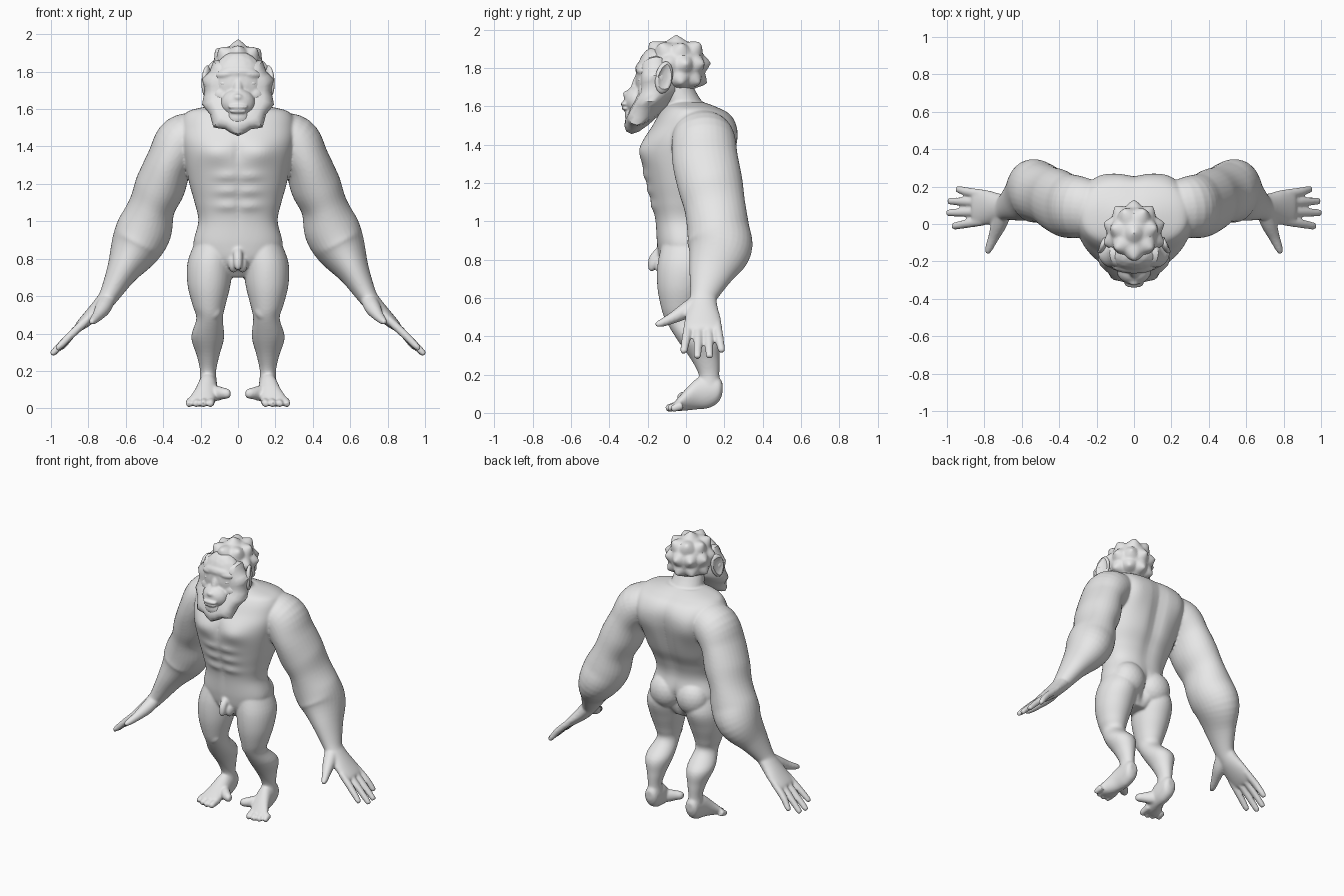
import bpy, bmesh, math
from mathutils import Vector, Matrix

if "Cube" in bpy.data.objects:
    bpy.data.objects.remove(bpy.data.objects["Cube"])

skin = bpy.data.materials.new("plain_grey")
skin.diffuse_color = (0.8, 0.8, 0.8, 1)
skin.use_nodes = True
skin.node_tree.nodes["Principled BSDF"].inputs["Base Color"].default_value = skin.diffuse_color
Y, Z = Vector((0, 1, 0)), Vector((0, 0, 1))


def spline(rows, steps):
    """Catmull-Rom interpolation of section rows."""
    out = []
    for i in range(len(rows) - 1):
        a, b, c, d = (rows[max(0, min(len(rows) - 1, i + k))] for k in (-1, 0, 1, 2))
        for s in range(steps):
            t = s / steps
            out.append([0.5 * (2 * q + (r - p) * t + (2 * p - 5 * q + 4 * r - w) * t * t
                        + (3 * q - p - 3 * r + w) * t ** 3) for p, q, r, w in zip(a, b, c, d)])
    return out + [list(rows[-1])]


def loft(bm, rows, ref, fixed=None, steps=4, n=24, power=1.0, side=1):
    """Skin rows of (x, y, z, radius across, radius along ref)."""
    rows = spline(rows, steps)
    pts = [Vector((r[0] * side, r[1], r[2])) for r in rows]
    rings = []
    for i, r in enumerate(rows):
        t = fixed or (pts[min(i + 1, len(pts) - 1)] - pts[max(i - 1, 0)]).normalized()
        v = (ref - t * ref.dot(t)).normalized()
        u = v.cross(t)
        ring = []
        for k in range(n):
            a = 2 * math.pi * k / n
            c, s = (math.copysign(abs(f) ** power, f) for f in (math.cos(a), math.sin(a)))
            ring.append(bm.verts.new(pts[i] + u * r[3] * c + v * r[4] * s))
        rings.append(ring)
    for a, b in zip(rings, rings[1:]):
        for k in range(n):
            bm.faces.new((a[k], a[(k + 1) % n], b[(k + 1) % n], b[k]))
    bm.faces.new(rings[0])
    bm.faces.new(rings[-1])


def ball(bm, c, r, rot=(0, 0, 0), sub=3):
    m = Matrix.Translation(c)
    for ang, ax in zip(rot, "XYZ"):
        m = m @ Matrix.Rotation(ang, 4, ax)
    m = m @ Matrix.Diagonal((*r, 1))
    return bmesh.ops.create_icosphere(bm, subdivisions=sub, radius=1, matrix=m)["verts"]


def finish(bm, name, voxel=0, smooth=0):
    bmesh.ops.recalc_face_normals(bm, faces=bm.faces)
    me = bpy.data.meshes.new(name)
    bm.to_mesh(me)
    bm.free()
    me.materials.append(skin)
    ob = bpy.data.objects.new(name, me)
    bpy.context.collection.objects.link(ob)
    for p in me.polygons:
        p.use_smooth = True
    if voxel:
        m = ob.modifiers.new("fuse", 'REMESH')
        m.mode, m.voxel_size, m.use_smooth_shade = 'VOXEL', voxel, True
        s = ob.modifiers.new("soften", 'SMOOTH')
        s.factor, s.iterations = 0.5, smooth
    else:
        bpy.ops.object.select_all(action='DESELECT')
        ob.select_set(True)
        bpy.context.view_layer.objects.active = ob
        bpy.ops.object.shade_smooth_by_angle(angle=math.radians(40))


# Torso: rows of height, half width, front, back
body = bmesh.new()
torso = [(.70, .06, -.07, .07), (.78, .18, -.13, .12), (.87, .238, -.15, .15), (1.0, .212, -.16, .13),
         (1.1, .232, -.18, .155), (1.2, .26, -.205, .205), (1.32, .285, -.23, .245), (1.42, .305, -.22, .268),
         (1.5, .31, -.175, .265), (1.56, .295, -.14, .23), (1.595, .25, -.11, .165), (1.62, .13, -.07, .1)]
loft(body, [(0, (f + b) / 2, z, w, (b - f) / 2) for z, w, f, b in torso], Y, Z, steps=7, n=72, power=.85)

# Muscle relief: x, z, spread x, spread z, height (front and back)
front = [(.12, 1.37, .09, .06, .024), (0, 1.38, .025, .09, -.01), (0, 1.1, .02, .14, -.006)]
front += [(.06, z, .065, .026, .011) for z in (1.24, 1.16, 1.08)]
back = [(0, 1.3, .05, .28, -.022), (.2, 1.42, .09, .12, .024), (0, .82, .03, .08, -.04)]
for v in body.verts:
    x, y, z = v.co
    for cx, cz, sx, sz, h in (front if y < 0 else back):
        v.co.y += h * math.copysign(1, y) * math.exp(-((abs(x) - cx) / sx) ** 2 - ((z - cz) / sz) ** 2)

# Neck
loft(body, [(0, .03, 1.55, .14, .13), (0, -.02, 1.63, .11, .1), (0, -.07, 1.74, .1, .09)], Y, Z)

arm = [(.18, .075, 1.47, .11, .14), (.295, .09, 1.43, .14, .165), (.365, .10, 1.32, .125, .172),
       (.415, .127, 1.19, .135, .17), (.46, .15, 1.08, .125, .16), (.50, .168, .96, .148, .162),
       (.55, .175, .855, .135, .168), (.62, .13, .73, .085, .118), (.685, .092, .61, .055, .072),
       (.72, .085, .56, .046, .07)]
leg = [(.125, .0, .90, .10, .12), (.148, .0, .78, .122, .148), (.155, -.02, .66, .115, .13),
       (.155, -.03, .55, .088, .1), (.152, -.02, .48, .071, .085), (.162, .06, .38, .088, .105),
       (.16, .1, .28, .06, .075), (.16, .12, .2, .043, .054), (.16, .12, .14, .046, .055),
       (.16, .115, .08, .04, .045)]
for s in (1, -1):
    loft(body, arm, Y, steps=5, n=32, side=s)
    loft(body, leg, Y, Z, steps=5, n=32, side=s)
    ball(body, (s * .14, -.085, .52), (.05, .03, .05))           # knee
    ball(body, (s * .105, .07, .86), (.115, .1, .12))            # buttock
    ball(body, (s * .024, -.13, .77), (.028, .035, .045))        # groin

    # Palm, four fingers and thumb
    loft(body, [(.69, .09, .60, .048, .068), (.735, .087, .545, .046, .08), (.79, .088, .49, .038, .094),
                (.845, .09, .44, .027, .097), (.86, .09, .425, .016, .085)], Y, side=s)
    for y0, y1, x, z in ((.015, -.01, .97, .315), (.065, .06, .998, .287),
                         (.115, .122, .992, .29), (.16, .184, .95, .32)):
        loft(body, [(.81, y0, .47, .023, .025), (.89, (y0 + y1) / 2, .395, .022, .024),
                    (x - .015, y1, z + .015, .018, .02), (x, y1, z, .012, .014)], Y, n=14, side=s)
    loft(body, [(.70, .06, .58, .045, .04), (.722, .0, .535, .043, .042), (.75, -.07, .495, .03, .03),
                (.775, -.13, .468, .021, .021), (.785, -.158, .46, .012, .012)], Z, n=14, side=s)

    # Foot, four toes and a splayed inner toe
    loft(body, [(.16, .19, .13, .025, .03), (.16, .17, .12, .045, .065), (.16, .12, .11, .05, .085),
                (.164, .06, .1, .054, .082), (.176, .01, .075, .06, .062), (.194, -.04, .045, .07, .036),
                (.2, -.06, .034, .066, .024)], Z, -Y, side=s)
    for i in range(4):
        x, tip = .142 + i * .038, (-.103, -.105, -.095, -.077)[i]
        loft(body, [(x, -.02, .04, .021, .024), (x + .003, tip + .03, .03, .02, .022),
                    (x + .006, tip + .008, .022, .018, .018), (x + .006, tip, .019, .011, .011)], Z, n=14, side=s)
    loft(body, [(.16, .06, .08, .04, .05), (.115, .02, .08, .034, .042), (.08, -.01, .08, .03, .032),
                (.055, -.025, .078, .025, .027), (.04, -.03, .078, .014, .016)], Z, n=14, side=s)
loft(body, [(0, -.12, .85, .025, .03), (0, -.165, .81, .025, .026), (0, -.178, .765, .022, .022),
            (0, -.175, .74, .012, .012)], Y, n=16)
finish(body, "body", .0072, 8)

# Ears with a hollowed outer face
for s, label in ((1, "left"), (-1, "right")):
    bm = bmesh.new()
    for v in ball(bm, (0, 0, 0), (.022, .048, .085)):
        d = (v.co.y / .048) ** 2 + (v.co.z / .085) ** 2
        if v.co.x * s > 0 and d < .55:
            v.co.x -= s * .018 * (1 - d / .55) ** .5
    bmesh.ops.transform(bm, verts=bm.verts, matrix=Matrix.Translation((s * .168, -.115, 1.75))
                        @ Matrix.Rotation(s * .4, 4, 'Z') @ Matrix.Rotation(-.2, 4, 'X'))
    finish(bm, label + "_ear")

# Face: skull front, muzzle, chin, nose, lips, brow, cheeks
bm = bmesh.new()
ball(bm, (0, -.165, 1.73), (.15, .1, .18))
ball(bm, (0, -.25, 1.63), (.092, .075, .08))
ball(bm, (0, -.275, 1.555), (.06, .045, .05))
ball(bm, (0, -.25, 1.71), (.028, .034, .08), (-.3, 0, 0))
ball(bm, (0, -.31, 1.663), (.026, .02, .018))
ball(bm, (0, -.32, 1.612), (.055, .022, .012))
ball(bm, (0, -.316, 1.588), (.048, .02, .012))
ball(bm, (0, -.225, 1.795), (.1, .04, .04))
for s in (1, -1):
    ball(bm, (s * .07, -.222, 1.785), (.06, .035, .026), (0, s * .1, s * .35))
    ball(bm, (s * .085, -.205, 1.675), (.055, .045, .05))
    ball(bm, (s * .022, -.304, 1.656), (.017, .016, .013))
finish(bm, "face", .006, 8)

# Eyes and eyelids
bm = bmesh.new()
for s in (1, -1):
    ball(bm, (s * .072, -.233, 1.737), (.026, .018, .014))
    for dz in (.013, -.014):
        ball(bm, (s * .072, -.235, 1.737 + dz), (.037, .014, .006), (0, 0, s * .35), 2)
finish(bm, "eyes")

# Hair cap with pointed tufts
bm = bmesh.new()
spikes = [(math.radians(e), 2 * math.pi * (k + off) / n) for e, n, off in
          ((-28, 9, .25), (8, 10, .5), (45, 7, .25)) for k in range(n)] + [(math.pi / 2, 0)]
dirs = [Vector((math.cos(e) * math.cos(a), math.cos(e) * math.sin(a), math.sin(e))) for e, a in spikes]
dirs.append(Vector((0, -.72, .7)).normalized())
for v in ball(bm, (0, 0, 0), (1, 1, 1), sub=5):
    d = v.co.normalized()
    near = min(d.angle(q) for q in dirs)
    r = 1 + .22 * max(0, 1 - near / .36) ** 1.2
    flat = 1 + .1 * (2 * d.y * d.z) ** 2 * (d.z > 0)
    v.co = Vector((0, -.05, 1.8)) + Vector((d.x * .142, d.y * .148, d.z * .142)) * r * flat
finish(bm, "hair")

# Whisker mane and beard: jagged rings wrapped around the face
bm = bmesh.new()
N, rings = 40, []
for scale, dy, jagged in ((.5, .1, 0), (.8, .06, .06), (.95, .03, .1), (1, 0, .11), (.95, -.035, .1),
                          (.84, -.06, .07), (.72, -.075, .04), (.55, -.08, 0)):
    ring = []
    for k in range(N):
        a = 2 * math.pi * k / N
        jag = scale * (1 - (0, .6, 1, .6)[k % 4] * jagged)
        c, sn = math.cos(a), math.sin(a)
        x = .2 * math.copysign(abs(sn) ** .8, sn) * jag
        z = 1.70 + c * (.195 if c > 0 else .245) * jag
        ring.append(bm.verts.new((x, -.155 - .125 * max(0, (1.68 - z) / .22) + dy, z)))
    rings.append(ring)
for a, b in zip(rings, rings[1:]):
    for k in range(N):
        bm.faces.new((a[k], a[(k + 1) % N], b[(k + 1) % N], b[k]))
for ring in (rings[0], rings[-1]):
    mid = bm.verts.new(sum((v.co for v in ring), Vector()) / N)
    for k in range(N):
        bm.faces.new((ring[k], ring[(k + 1) % N], mid))
finish(bm, "mane")
